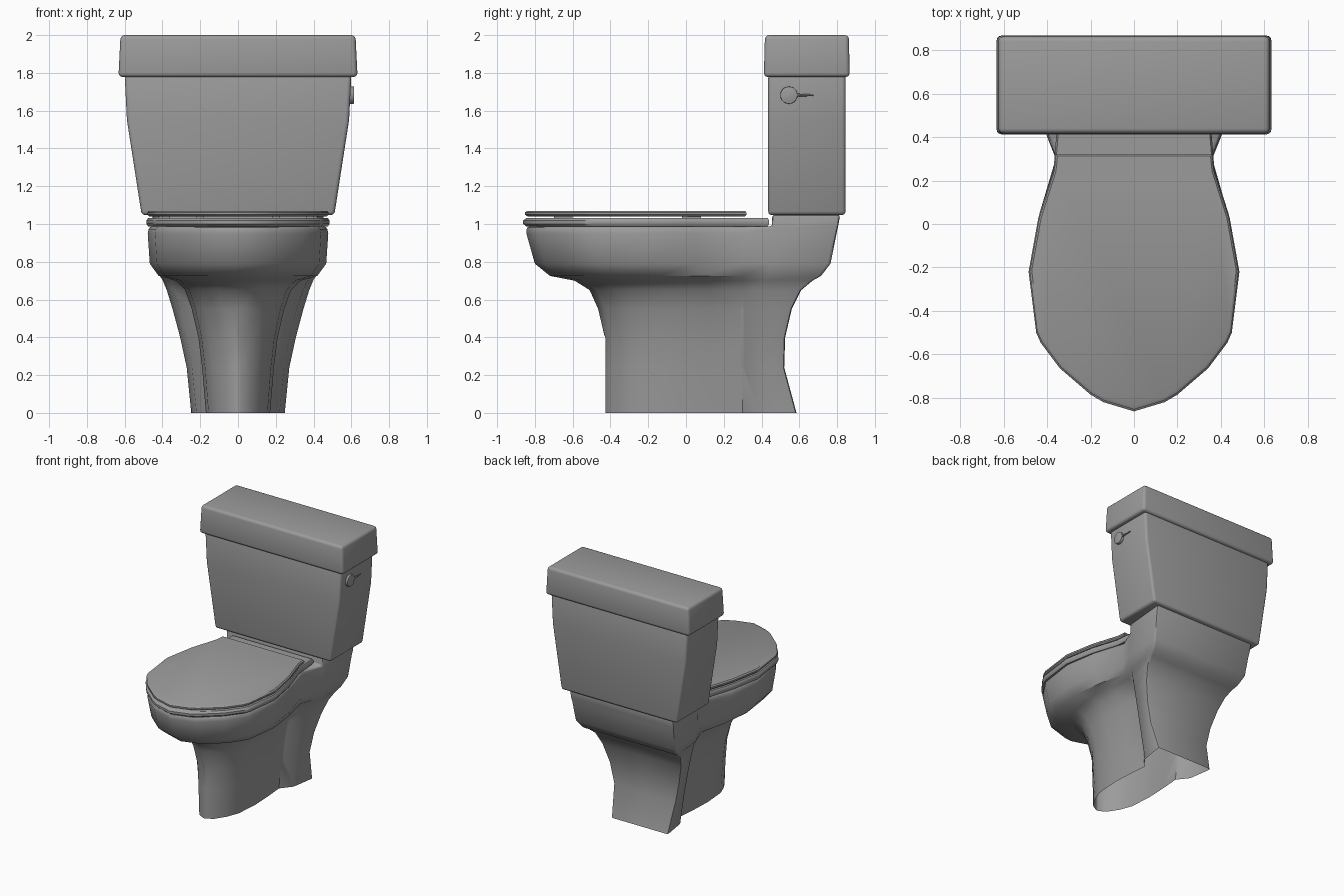
import bpy, bmesh, math

if "Cube" in bpy.data.objects:
    bpy.data.objects.remove(bpy.data.objects["Cube"])

china = bpy.data.materials.new("grey_china")
china.diffuse_color = (0.33, 0.33, 0.33, 1)
china.use_nodes = True
china.node_tree.nodes["Principled BSDF"].inputs["Base Color"].default_value = china.diffuse_color


def finish(name, bm, bevel=0.0, segments=3, limit=45):
    """Turn a bmesh into a bevelled, smooth-shaded object."""
    bmesh.ops.recalc_face_normals(bm, faces=bm.faces)
    mesh = bpy.data.meshes.new(name)
    bm.to_mesh(mesh)
    bm.free()
    mesh.materials.append(china)
    ob = bpy.data.objects.new(name, mesh)
    bpy.context.collection.objects.link(ob)
    bpy.ops.object.select_all(action='DESELECT')
    ob.select_set(True)
    bpy.context.view_layer.objects.active = ob
    if bevel:
        mod = ob.modifiers.new("bevel", 'BEVEL')
        mod.width, mod.segments = bevel, segments
        mod.limit_method, mod.angle_limit = 'ANGLE', math.radians(limit)
        bpy.ops.object.modifier_apply(modifier=mod.name)
    bpy.ops.object.shade_smooth_by_angle(angle=math.radians(40))
    return ob


def mirrored(half):
    """Close a right-hand outline, from front centre to back centre, into a loop."""
    return half + [(-x, y) for x, y in reversed(half) if x > 1e-6]


def bridge(bm, a, b):
    """Wall between two loops of equal length."""
    for i in range(len(a)):
        j = (i + 1) % len(a)
        bm.faces.new((a[i], a[j], b[j], b[i]))


def loft(bm, levels):
    """Join stacked (z, outline) loops with side faces."""
    rings = [[bm.verts.new((x, y, z)) for x, y in loop] for z, loop in levels]
    for a, b in zip(rings, rings[1:]):
        bridge(bm, a, b)
    return rings


def solid(name, levels, bevel=0.0):
    bm = bmesh.new()
    rings = loft(bm, levels)
    bm.faces.new(rings[0][::-1])
    bm.faces.new(rings[-1])
    return finish(name, bm, bevel)


def rect(hx, y0, y1):
    return [(-hx, y0), (hx, y0), (hx, y1), (-hx, y1)]


# Bowl and pedestal: rounded front lobe, waist, then a wide flat back panel
def body_outline(front, wide, waist, back_w, back_y):
    uv = [(0, 0), (.38, .05), (.71, .17), (.92, .30), (1, .55)]
    half = [(wide * u, front + (.3 - front) * v) for u, v in uv]
    half.append((wide * .65 + waist * .35, front + (.3 - front) * .78))
    half.append((waist, .3))
    half.append((waist + .7 * (back_w - waist), .3 + .31 * (back_y - .3)))
    half += [(back_w, back_y), (0, back_y)]
    return mirrored(half)


body_levels = [  # z, front y, lobe half-width, waist, back half-width, back y
    (0, -.43, .17, .15, .25, .585),
    (.24, -.43, .19, .17, .275, .52),
    (.40, -.43, .21, .19, .31, .525),
    (.55, -.465, .245, .22, .35, .56),
    (.65, -.51, .28, .26, .38, .61),
    (.70, -.59, .33, .30, .40, .67),
    (.725, -.72, .42, .34, .415, .715),
    (.79, -.80, .467, .36, .44, .765),
    (.95, -.845, .478, .355, .45, .797),
    (.987, -.843, .47, .35, .455, .805),
]
bm = bmesh.new()
top = loft(bm, [(l[0], body_outline(*l[1:])) for l in body_levels])[-1]
bm.faces.new(top[:8] + top[11:])      # rim
# raised deck under the tank
rear = top[7:12]
deck = [bm.verts.new((v.co.x, v.co.y + (.012 if v.co.y > .6 else 0), 1.05)) for v in rear]
bridge(bm, rear, deck)
bm.faces.new(deck)
finish("bowl_and_pedestal", bm, .015, 2, 50)


# Seat and lid share one outline
def seat_outline(scale, back_y, back_x):
    half = [(0, -.862), (.14, -.82), (.20, -.785), (.34, -.665), (.43, -.545),
            (.45, -.50), (.485, -.22), (.44, .03), (.37, .25)]
    half = [(x * scale, y * scale) for x, y in half]
    half += [(back_x, back_y)]
    return mirrored(half)


def slab(name, z0, z1, scale, back_y, back_x):
    e = (z1 - z0) * .3
    edge = seat_outline(scale, back_y, back_x)
    inner = seat_outline(scale - .02, back_y - .008, back_x - .008)
    solid(name, [(z0, inner), (z0 + e, edge), (z1 - e, edge), (z1, inner)])


slab("seat", .987, 1.032, 1.0, .44, .355)
slab("seat_lid", 1.04, 1.07, .99, .32, .36)

# Small bumpers between seat and lid
for i, (x, y) in enumerate([(.38, .03), (-.38, .03), (.2, -.65), (-.2, -.65)]):
    loop = [(x + px, y + py) for px, py in rect(.02, -.05, .05)]
    solid(f"lid_bumper_{i + 1}", [(1.025, loop), (1.045, loop)])

# Cistern tank, narrowing towards the bottom, and its overhanging cover
solid("tank", [(1.047, rect(.51, .435, .845)), (1.55, rect(.588, .435, .845)),
               (1.79, rect(.60, .435, .845))], .02)
solid("tank_cover", [(1.778, rect(.633, .412, .867)), (2.0, rect(.622, .418, .862))], .022)

# Flush lever: round knob on the right side with a thin arm
bm = bmesh.new()
bmesh.ops.create_cone(bm, cap_ends=True, segments=20, radius1=.046, radius2=.046, depth=.04)
for v in bm.verts:
    x, y, z = v.co
    v.co = (.594 + z, .545 + x, 1.682 + y)
finish("flush_knob", bm, .004, 2)

bm = bmesh.new()
bmesh.ops.create_cone(bm, cap_ends=True, segments=8, radius1=.009, radius2=.004, depth=.10)
for v in bm.verts:
    x, y, z = v.co
    v.co = (.605 + x, .625 + z, 1.682 + y)
finish("flush_arm", bm)
